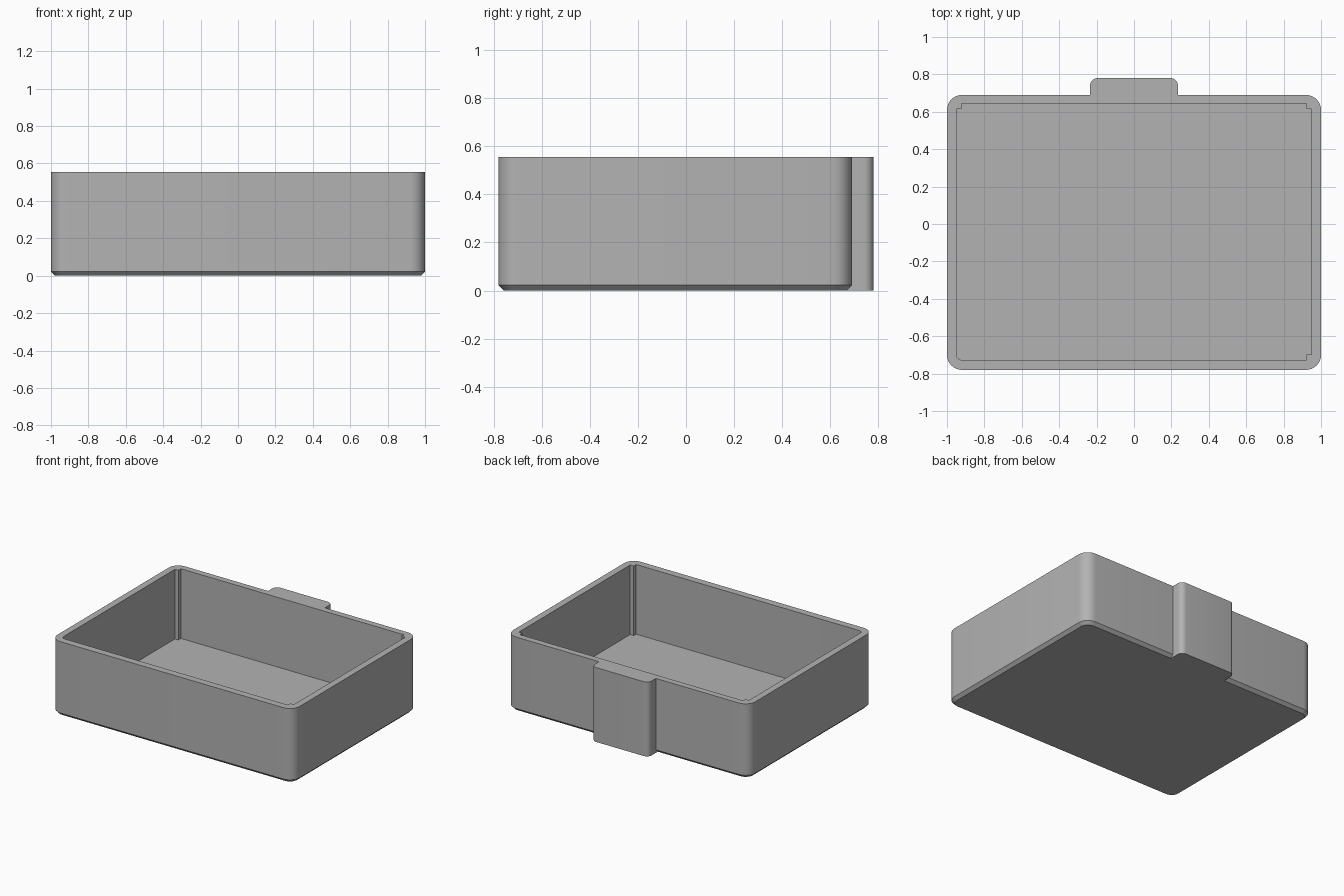
import bpy, bmesh, math

if "Cube" in bpy.data.objects:
    bpy.data.objects.remove(bpy.data.objects["Cube"])

HEIGHT, FLOOR, CHAMFER = 0.555, 0.035, 0.022

grey = bpy.data.materials.new("plain grey")
grey.diffuse_color = (0.45, 0.45, 0.45, 1)
grey.use_nodes = True
grey.node_tree.nodes["Principled BSDF"].inputs["Base Color"].default_value = grey.diffuse_color


def arc(cx, cy, r, start, steps=8):
    """Quarter turn of points, counter-clockwise from the start angle."""
    return [(cx + r * math.cos(math.radians(start + 90 * i / steps)),
             cy + r * math.sin(math.radians(start + 90 * i / steps))) for i in range(steps + 1)]


def rounded(x0, x1, y0, y1, r):
    return (arc(x1 - r, y1 - r, r, 0) + arc(x0 + r, y1 - r, r, 90)
            + arc(x0 + r, y0 + r, r, 180) + arc(x1 - r, y0 + r, r, 270))


def loft(name, rings):
    """Solid through stacked (outline, height) rings."""
    bm = bmesh.new()
    loops = [[bm.verts.new((x, y, z)) for x, y in pts] for pts, z in rings]
    for a, b in zip(loops, loops[1:]):
        for i in range(len(a)):
            j = (i + 1) % len(a)
            bm.faces.new((a[i], a[j], b[j], b[i]))
    bm.faces.new(loops[0][::-1])
    bm.faces.new(loops[-1])
    bmesh.ops.recalc_face_normals(bm, faces=bm.faces)
    mesh = bpy.data.meshes.new(name)
    bm.to_mesh(mesh)
    bm.free()
    mesh.materials.append(grey)
    obj = bpy.data.objects.new(name, mesh)
    bpy.context.collection.objects.link(obj)
    return obj


def combine(target, other, operation):
    mod = target.modifiers.new(operation.lower(), "BOOLEAN")
    mod.object, mod.operation, mod.solver = other, operation, "EXACT"
    bpy.context.view_layer.objects.active = target
    bpy.ops.object.modifier_apply(modifier=mod.name)
    bpy.data.objects.remove(other)


# Tray body: rounded rectangle with a chamfered bottom edge
outline = rounded(-1, 1, -0.78, 0.69, 0.08)
inset = rounded(-1 + CHAMFER, 1 - CHAMFER, -0.78 + CHAMFER, 0.69 - CHAMFER, 0.08 - CHAMFER)
tray = loft("tray", [(inset, 0), (outline, CHAMFER), (outline, HEIGHT)])

# Back tab: full height, two rounded outer corners
tab_outline = ([(-0.235, 0.655), (0.235, 0.655)]
               + arc(0.195, 0.74, 0.04, 0) + arc(-0.195, 0.74, 0.04, 90))
tab = loft("back_tab", [(tab_outline, 0), (tab_outline, HEIGHT)])
combine(tray, tab, "UNION")

# Cavity: three stepped corners and one small rounded corner
X, Y0, Y1, S = 0.95, -0.727, 0.643, 0.029
cavity_outline = [(X - S, Y0), (X - S, Y0 + S), (X, Y0 + S),
                  (X, Y1 - S), (X - S, Y1 - S), (X - S, Y1),
                  (-X + S, Y1), (-X + S, Y1 - S), (-X, Y1 - S)]
cavity_outline += arc(-X + S, Y0 + S, S, 180)
cavity = loft("cavity_cutter", [(cavity_outline, FLOOR), (cavity_outline, HEIGHT + 0.1)])
combine(tray, cavity, "DIFFERENCE")

# Smooth rounded corners, keep hard edges crisp
bpy.ops.object.select_all(action="DESELECT")
tray.select_set(True)
bpy.context.view_layer.objects.active = tray
bpy.ops.object.shade_smooth_by_angle(angle=math.radians(30))
